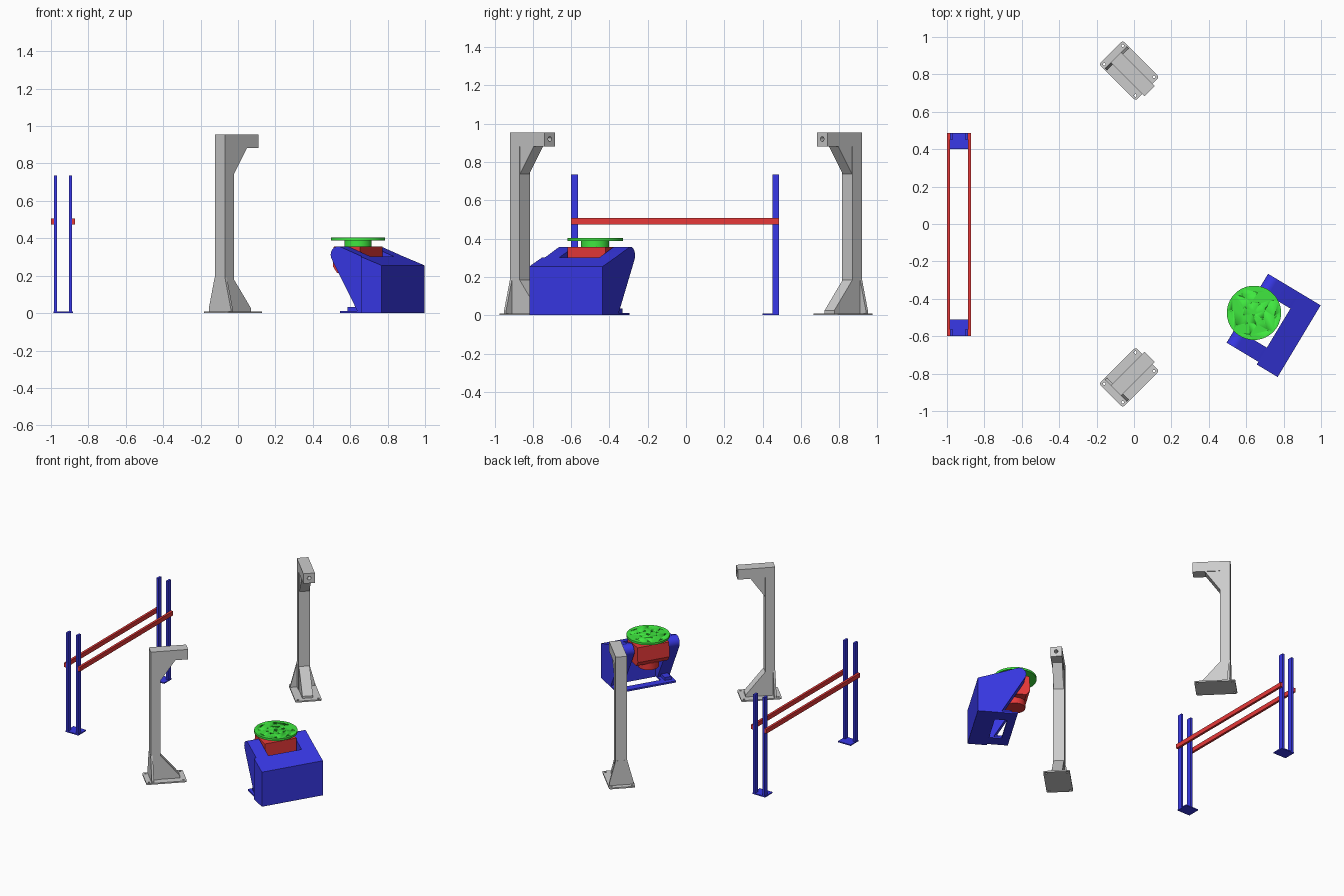
import bpy, bmesh, math
from mathutils import Matrix, Vector

if "Cube" in bpy.data.objects:
    bpy.data.objects.remove(bpy.data.objects["Cube"])


def material(name, rgb):
    m = bpy.data.materials.new(name)
    m.diffuse_color = (*rgb, 1)
    m.use_nodes = True
    m.node_tree.nodes["Principled BSDF"].inputs["Base Color"].default_value = m.diffuse_color
    return m


BLUE = material("blue_paint", (0.04, 0.04, 0.8))
RED = material("red_paint", (0.8, 0.04, 0.04))
GREEN = material("green_paint", (0.05, 0.8, 0.05))
I = Matrix.Identity(4)


def finish(bm, name, M, mat):
    bmesh.ops.recalc_face_normals(bm, faces=bm.faces)
    me = bpy.data.meshes.new(name)
    bm.to_mesh(me)
    bm.free()
    ob = bpy.data.objects.new(name, me)
    ob.matrix_world = M
    if mat:
        me.materials.append(mat)
    bpy.context.collection.objects.link(ob)
    return ob


def prism(name, profile, y0, y1, M=I, mat=None, round_z=0):
    """Extrude an (x, z) profile from y0 to y1; optionally round its vertical edges."""
    bm = bmesh.new()
    face = bm.faces.new([bm.verts.new((x, y0, z)) for x, z in profile])
    ext = bmesh.ops.extrude_face_region(bm, geom=[face])["geom"]
    bmesh.ops.translate(bm, vec=(0, y1 - y0, 0),
                        verts=[g for g in ext if isinstance(g, bmesh.types.BMVert)])
    if round_z:
        up = [e for e in bm.edges if abs(e.verts[0].co.z - e.verts[1].co.z) > 1e-5]
        bmesh.ops.bevel(bm, geom=up, offset=round_z, segments=4, profile=0.5, affect='EDGES')
    return finish(bm, name, M, mat)


def box(name, x, y, z, M=I, mat=None, round_z=0):
    rect = [(x[0], z[0]), (x[1], z[0]), (x[1], z[1]), (x[0], z[1])]
    return prism(name, rect, y[0], y[1], M, mat, round_z)


def cylinders(name, items, M=I, mat=None, segs=48, axis='Z'):
    """One object made of (centre, radius, depth) cylinders."""
    rot = Matrix.Rotation(math.pi / 2, 4, 'Y') if axis == 'X' else I
    bm = bmesh.new()
    for c, r, d in items:
        bmesh.ops.create_cone(bm, cap_ends=True, segments=segs, radius1=r, radius2=r,
                              depth=d, matrix=Matrix.Translation(c) @ rot)
    ob = finish(bm, name, M, mat)
    smooth(ob)
    return ob


def smooth(ob):
    bpy.ops.object.select_all(action='DESELECT')
    ob.select_set(True)
    bpy.context.view_layer.objects.active = ob
    bpy.ops.object.shade_smooth_by_angle(angle=math.radians(30))


def cut(ob, cutter):
    mod = ob.modifiers.new("holes", 'BOOLEAN')
    mod.object = cutter
    mod.solver = 'EXACT'
    cutter.hide_render = True
    cutter.hide_set(True)


# Storage rack: four posts on two foot plates, two long rails
for end, (p, f) in {"front": ((-0.60, -0.565), (-0.60, -0.51)),
                    "back": ((0.452, 0.487), (0.40, 0.487))}.items():
    box(f"rack_foot_{end}", (-0.987, -0.883), f, (0, 0.008), I, BLUE)
    for side, x in (("left", -0.983), ("right", -0.904)):
        box(f"rack_post_{end}_{side}", (x, x + 0.016), p, (0.008, 0.735), I, BLUE)
for side, x in (("left", -1.0), ("right", -0.888)):
    box(f"rack_rail_{side}", (x, x + 0.017), (-0.60, 0.487), (0.475, 0.507), I, RED)

# Two gantry stands, turned 45 degrees towards the middle of the cell
for tag, y, ang in (("back", 0.82, -45), ("front", -0.82, 45)):
    M = Matrix.Translation((-0.026, y, 0)) @ Matrix.Rotation(math.radians(ang), 4, 'Z')
    plate = box(f"stand_plate_{tag}", (-0.1375, 0.1375), (-0.089, 0.089), (0, 0.01), M,
                round_z=0.012)
    cut(plate, cylinders(f"plate_hole_cutter_{tag}",
        [((sx * 0.118, sy * 0.07, 0), 0.007, 0.1) for sx in (-1, 1) for sy in (-1, 1)],
        M, segs=16))
    # column and arm as one bent profile
    column = prism(f"stand_column_{tag}",
                   [(-0.10, 0.01), (-0.033, 0.01), (-0.033, 0.882), (0.154, 0.882),
                    (0.154, 0.955), (-0.10, 0.955)], -0.039, 0.039, M)
    cut(column, cylinders(f"arm_bore_cutter_{tag}", [((0.15, 0, 0.92), 0.013, 0.08)], M,
                          segs=24, axis='X'))
    prism(f"stand_top_gusset_{tag}", [(-0.034, 0.735), (0.07, 0.883), (-0.034, 0.883)],
          -0.034, 0.034, M)
    prism(f"stand_foot_gusset_{tag}",
          [(-0.034, 0.01), (0.10, 0.01), (0.10, 0.025), (-0.034, 0.185)], -0.036, 0.036, M)
    # flared plate across the back of the foot
    prism(f"stand_back_flare_{tag}",
          [(-0.083, 0.01), (0.083, 0.01), (0.083, 0.025), (0.039, 0.19), (-0.039, 0.19),
           (-0.083, 0.025)], 0.086, 0.101, M @ Matrix.Rotation(math.pi / 2, 4, 'Z'))

# Tilt-and-turn positioner: local x points forwards, local y runs across
P = Matrix.Translation((0.998, -0.435, 0)) @ Matrix.Rotation(math.radians(149), 4, 'Z')
block = [(0, 0), (0.13, 0), (0.13, 0.302), (0, 0.255)]
prism("positioner_back_block", block, 0, 0.447, P, BLUE)
nose = [(0.283 + 0.045 * math.cos(math.radians(a)), 0.312 + 0.045 * math.sin(math.radians(a)))
        for a in range(110, -31, -14)]
for side, y0, y1 in (("right", 0, 0.098), ("left", 0.342, 0.43)):
    arm = prism(f"positioner_arm_{side}", [(0.12, 0), (0.12, 0.298)] + nose + [(0.155, 0)],
                y0, y1, P, BLUE)
    smooth(arm)
    box(f"positioner_base_{side}", (0.12, 0.27), (y0, y1), (0, 0.012), P, BLUE)
    box(f"positioner_foot_{side}", (0.15, 0.235), (y0 + 0.02, y1 - 0.02), (0.01, 0.034), P, BLUE)
box("positioner_base_front", (0.215, 0.27), (0.09, 0.35), (0, 0.012), P, BLUE)

# Tilting cradle with its drive housing and pivots
prism("cradle", [(0.20, 0.357), (0.365, 0.357), (0.37, 0.25), (0.345, 0.215), (0.225, 0.215),
                 (0.20, 0.25)], 0.104, 0.336, P, RED)
cylinders("cradle_drive", [((0.285, 0.22, 0.195), 0.07, 0.05)], P, RED)
box("cradle_pivot", (0.26, 0.306), (0.09, 0.35), (0.29, 0.335), P, RED)

# Turntable: hub and drilled round plate
cylinders("turntable_hub", [((0.285, 0.218, 0.372), 0.073, 0.036)], P, GREEN)
table = cylinders("turntable_plate", [((0.285, 0.218, 0.396), 0.145, 0.015)], P, GREEN, 64)
holes = [((0.285, 0.218, 0.404), 0.012, 0.016)]
for r, off in ((0.06, 0), (0.115, math.pi / 8)):
    holes += [((0.285 + r * math.cos(k * math.pi / 4 + off),
                0.218 + r * math.sin(k * math.pi / 4 + off), 0.404), 0.005, 0.016)
              for k in range(8)]
cut(table, cylinders("turntable_hole_cutter", holes, P, segs=12))
